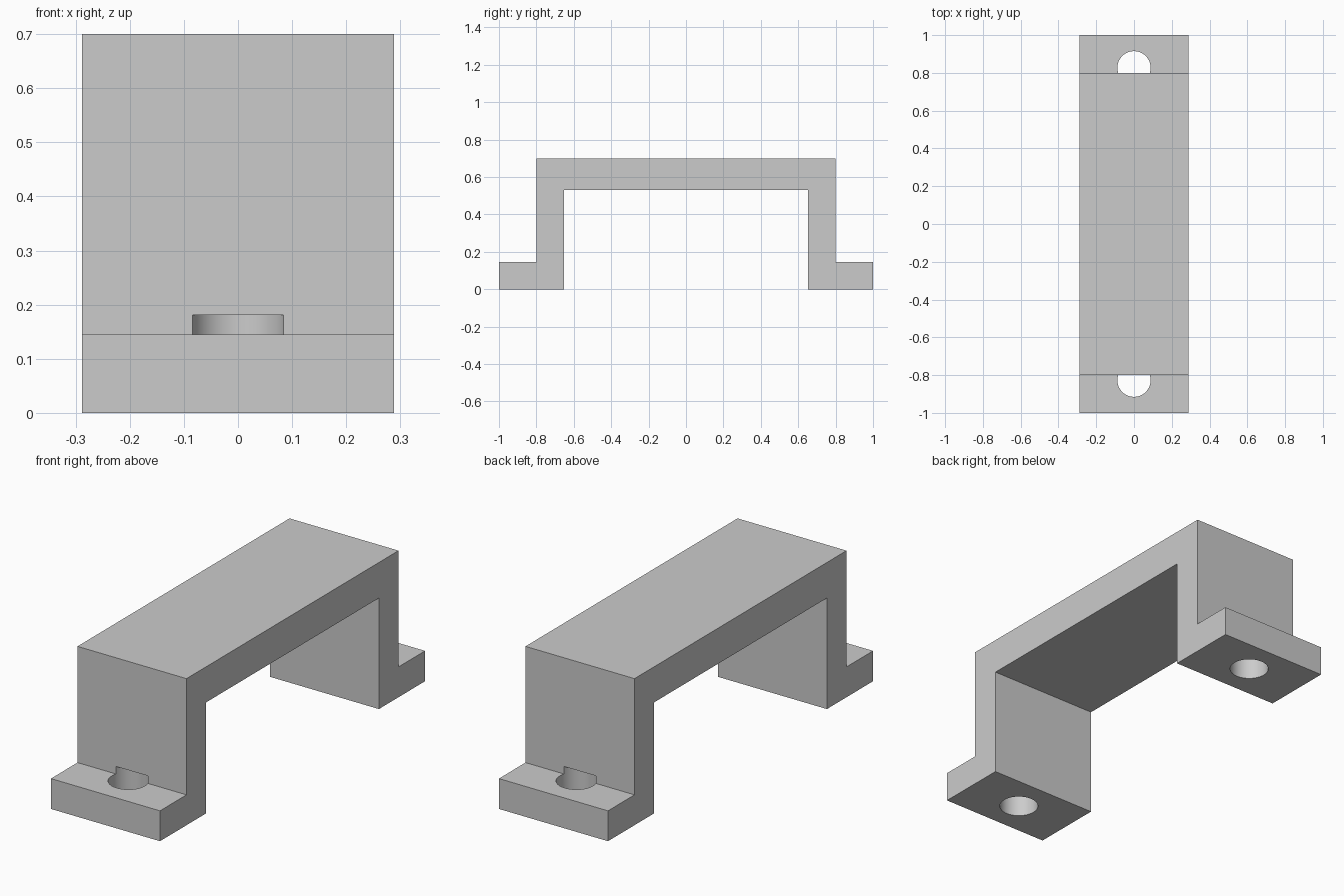
import bpy
import bmesh

if "Cube" in bpy.data.objects:
    bpy.data.objects.remove(bpy.data.objects["Cube"], do_unlink=True)

HALF_WIDTH = 0.288
HOLE_RADIUS = 0.088
HOLE_Y = 0.827
HOLE_TOP = 0.181

grey = bpy.data.materials.new("light grey")
grey.use_nodes = True
colour = (0.6, 0.6, 0.6, 1)
grey.diffuse_color = colour
grey.node_tree.nodes["Principled BSDF"].inputs["Base Color"].default_value = colour


def add_object(name, bm):
    bmesh.ops.recalc_face_normals(bm, faces=bm.faces)
    mesh = bpy.data.meshes.new(name)
    bm.to_mesh(mesh)
    bm.free()
    mesh.materials.append(grey)
    obj = bpy.data.objects.new(name, mesh)
    bpy.context.collection.objects.link(obj)
    return obj


# Bracket: mirrored side profile extruded across the width
half = [(1, 0), (1, 0.145), (0.8, 0.145), (0.8, 0.7)]
inner = [(0.652, 0.53), (0.652, 0)]
profile = (half + [(-y, z) for y, z in reversed(half)]
           + [(-y, z) for y, z in reversed(inner)] + inner)
bm = bmesh.new()
face = bm.faces.new([bm.verts.new((-HALF_WIDTH, y, z)) for y, z in profile])
extruded = bmesh.ops.extrude_face_region(bm, geom=[face])["geom"]
bmesh.ops.translate(bm, vec=(2 * HALF_WIDTH, 0, 0),
                    verts=[v for v in extruded if isinstance(v, bmesh.types.BMVert)])
bracket = add_object("bracket", bm)

# Screw holes: cut up through the feet and slightly into the legs
bm = bmesh.new()
depth = HOLE_TOP + 0.1
for side in (-1, 1):
    hole = bmesh.ops.create_cone(bm, cap_ends=True, segments=64, radius1=HOLE_RADIUS,
                                 radius2=HOLE_RADIUS, depth=depth)
    bmesh.ops.translate(bm, verts=hole["verts"],
                        vec=(0, side * HOLE_Y, HOLE_TOP - depth / 2))
cutter = add_object("screw_hole_cutter", bm)
cutter.hide_render = True

# Apply the cut, then remove the cutter
cut = bracket.modifiers.new("screw_holes", "BOOLEAN")
cut.operation = "DIFFERENCE"
cut.solver = "EXACT"
cut.object = cutter
bpy.context.view_layer.objects.active = bracket
bracket.select_set(True)
bpy.ops.object.modifier_apply(modifier=cut.name)
bpy.data.objects.remove(cutter, do_unlink=True)

# Smooth hole walls, crisp edges elsewhere
bpy.ops.object.shade_smooth_by_angle()
